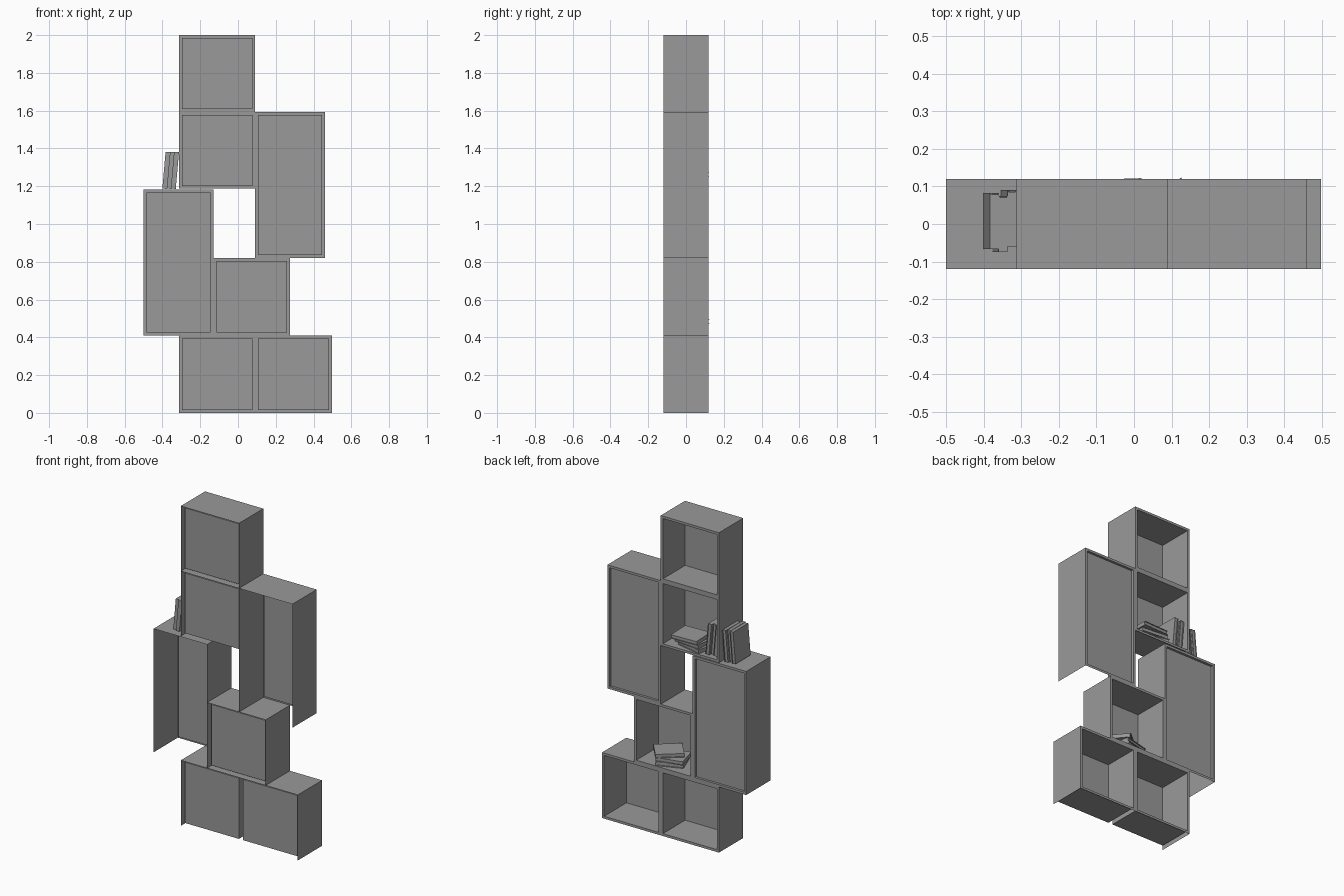
import bpy, bmesh
from math import radians
from mathutils import Matrix, Vector

if "Cube" in bpy.data.objects:
    bpy.data.objects.remove(bpy.data.objects["Cube"])

Y0, Y1, T = -0.12, 0.12, 0.015   # depth range and board thickness
grey = bpy.data.materials.new("dark_grey")
grey.diffuse_color = (0.32, 0.32, 0.32, 1)
grey.use_nodes = True
grey.node_tree.nodes["Principled BSDF"].inputs["Base Color"].default_value = grey.diffuse_color


def finish(bm, name):
    mesh = bpy.data.meshes.new(name)
    bm.to_mesh(mesh)
    bm.free()
    mesh.materials.append(grey)
    obj = bpy.data.objects.new(name, mesh)
    bpy.context.collection.objects.link(obj)
    return obj


# Cubby shell: rim on +y, recess behind it; outer back and underside are open
# omitted outer sides: 0 underside, 1 right, 3 left
def cubby(name, x0, x1, z0, z1, recess, omit=(0,)):
    bm = bmesh.new()

    def ring(inset, y):
        return [bm.verts.new((x, y, z)) for x, z in (
            (x0 + inset, z0 + inset), (x1 - inset, z0 + inset),
            (x1 - inset, z1 - inset), (x0 + inset, z1 - inset))]

    back, rim, lip, inner = ring(0, Y0), ring(0, Y1), ring(T, Y1), ring(T, Y1 - recess)
    for a, b in ((back, rim), (rim, lip), (lip, inner)):
        for i in range(4):
            if a is back and i in omit:
                continue
            j = (i + 1) % 4
            bm.faces.new((a[i], b[i], b[j], a[j]))
    bm.faces.new(inner[::-1])
    bm.normal_update()
    return finish(bm, name)


OPEN, DOOR = 0.22, 0.015
cubby("bottom_left_cubby", -0.312, 0.091, 0, 0.41, OPEN, (0, 1))
cubby("bottom_right_cubby", 0.091, 0.497, 0, 0.41, OPEN, (0, 3))
cubby("middle_cubby", -0.13, 0.275, 0.41, 0.82, OPEN)
cubby("left_cabinet", -0.5, -0.13, 0.41, 1.183, DOOR)
cubby("right_cabinet", 0.091, 0.46, 0.82, 1.593, DOOR)
cubby("upper_cubby", -0.312, 0.091, 1.187, 1.593, OPEN)
cubby("top_cubby", -0.312, 0.091, 1.593, 2.0, OPEN)


# Book lying flat: two boards and a spine around a page block
def book(name, loc, axis, angle, size=(0.195, 0.15, 0.024)):
    l, w, t = size
    c = 0.003
    bm = bmesh.new()
    for dims, off in (((l, w, c), (0, 0, (t - c) / 2)),
                      ((l, w, c), (0, 0, (c - t) / 2)),
                      ((l, c, t - 2 * c), (0, (c - w) / 2, 0)),
                      ((l, w - 0.008, t - 2 * c), (0, -0.001, 0))):
        bmesh.ops.create_cube(bm, size=1, matrix=Matrix.Translation(off)
                              @ Matrix.Diagonal(Vector(dims)).to_4x4())
    obj = finish(bm, name)
    obj.matrix_world = Matrix.Translation(loc) @ Matrix.Rotation(radians(angle), 4, axis)


# Books leaning outside and inside the upper cubby
for i, y in enumerate((0.008, 0.0, 0.015)):
    book(f"outer_leaning_book_{i}", (-0.380 + 0.0235 * i, y, 1.284), 'Y', 95)
    book(f"inner_leaning_book_{i}", (-0.274 + 0.0245 * i, y + 0.01, 1.302), 'Y', 85)

# Flat stacks in the upper and middle cubbies
for i, (x, y, a) in enumerate(((-0.1, 0.024, -14), (-0.08, 0.03, -6), (-0.064, 0.044, 2))):
    book(f"upper_stack_book_{i}", (x, y, 1.214 + 0.0245 * i), 'Z', a, (0.172, 0.15, 0.024))
for i, (x, y, a) in enumerate(((0.078, 0.023, 21), (0.07, 0.025, 14), (0.107, 0.017, 40))):
    book(f"middle_stack_book_{i}", (x, y, 0.437 + 0.0245 * i), 'Z', a, (0.165, 0.14, 0.024))
